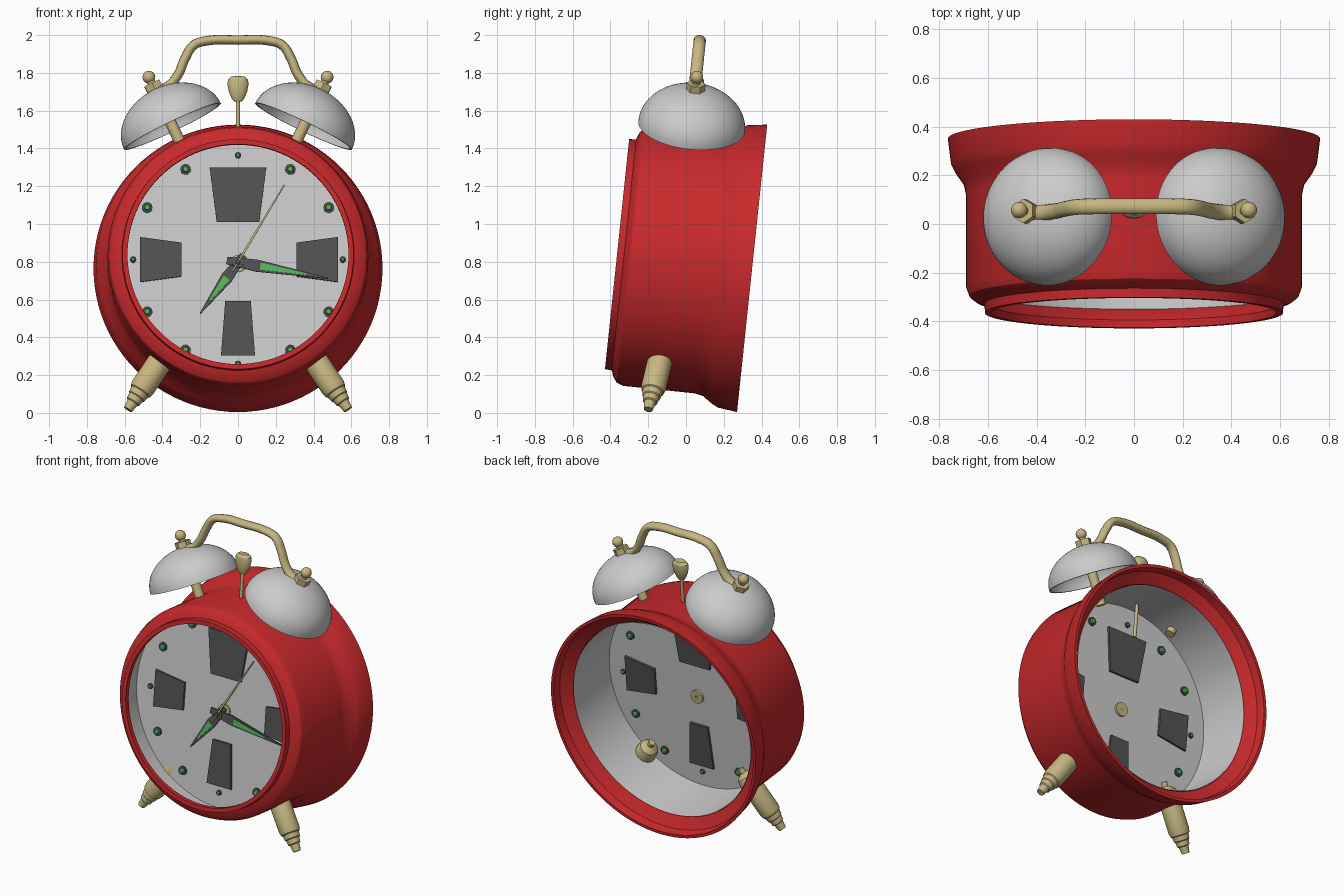
import bpy, bmesh
from math import sin, cos, pi, radians
from mathutils import Matrix, Vector

if "Cube" in bpy.data.objects:
    bpy.data.objects.remove(bpy.data.objects["Cube"])

# Whole clock leans back 6 degrees about the point where its axis crosses y = 0
TILT = Matrix.Translation((0, 0, 0.802)) @ Matrix.Rotation(radians(-6), 4, 'X')


def material(name, rgb):
    m = bpy.data.materials.new(name)
    m.diffuse_color = (*rgb, 1)
    m.use_nodes = True
    m.node_tree.nodes["Principled BSDF"].inputs["Base Color"].default_value = m.diffuse_color
    return m


RED = material("red_enamel", (0.58, 0.022, 0.025))
BRASS = material("brass", (0.57, 0.47, 0.22))
DARK = material("dark_grey", (0.085, 0.085, 0.085))
GREEN = material("green_glow", (0.08, 0.5, 0.1))


def make(name, verts, faces, matrix, mat):
    me = bpy.data.meshes.new(name)
    me.from_pydata(verts, [], faces)
    bm = bmesh.new()
    bm.from_mesh(me)
    bmesh.ops.remove_doubles(bm, verts=bm.verts, dist=1e-5)
    bmesh.ops.dissolve_degenerate(bm, edges=bm.edges, dist=1e-6)
    bmesh.ops.recalc_face_normals(bm, faces=bm.faces)
    bm.to_mesh(me)
    bm.free()
    me.shade_smooth()
    me.set_sharp_from_angle(angle=radians(32))
    if mat:
        me.materials.append(mat)
    ob = bpy.data.objects.new(name, me)
    bpy.context.collection.objects.link(ob)
    ob.matrix_world = matrix
    return ob


def frame(origin, axis):
    return Matrix.Translation(origin) @ Vector(axis).to_track_quat('Z', 'Y').to_matrix().to_4x4()


def lathe(name, profile, matrix, mat=None, segs=32, closed=False):
    """Revolve (radius, height) points about the frame's z axis."""
    n = len(profile)
    verts = [(r * cos(2 * pi * i / segs), r * sin(2 * pi * i / segs), h)
             for i in range(segs) for r, h in profile]
    faces = []
    for i in range(segs):
        a, b = i * n, (i + 1) % segs * n
        for j in range(n if closed else n - 1):
            k = (j + 1) % n
            faces.append((a + j, b + j, b + k, a + k))
    return make(name, verts, faces, matrix, mat)


def rod(name, r, h0, h1, matrix, mat=BRASS, segs=20):
    return lathe(name, [(0, h0), (r, h0), (r, h1), (0, h1)], matrix, mat, segs)


def plate(name, pts, y0, y1, matrix, mat):
    """Extrude an outline in the xz plane from y0 to y1."""
    n = len(pts)
    verts = [(x, y, z) for y in (y0, y1) for x, z in pts]
    faces = [tuple(range(n)), tuple(range(2 * n - 1, n - 1, -1))]
    faces += [(i, (i + 1) % n, n + (i + 1) % n, n + i) for i in range(n)]
    return make(name, verts, faces, matrix, mat)


AXIS = TILT @ frame((0, 0, 0), (0, 1, 0))

# Body shell: front bezel, drum, flared back rim
lathe("body_shell", [
    (.585, -.367), (.612, -.367), (.615, -.33), (.65, -.318), (.677, -.297), (.69, -.26),
    (.69, .12), (.70, .165), (.735, .215), (.752, .25), (.765, .352), (.745, .352),
    (.735, .30), (.69, .27), (.665, .255), (.665, -.28), (.612, -.31), (.585, -.335)],
    AXIS, RED, 96, True)

# Pale inner wall and dial
lathe("inner_wall", [(.661, -.285), (.661, .257)], AXIS, None, 96)
rod("dial", .661, -.14, -.125, AXIS, None, 96)

# Hour dots (small ones at the quarters) showing on both sides of the dial
for i in range(12):
    a = i * pi / 6
    r = .017 if i % 3 == 0 else .028
    at = TILT @ frame((.555 * sin(a), -.1325, .555 * cos(a) - .006), (0, 1, 0))
    rod("hour_dot_ring", r, -.02, .02, at, DARK, 12)
    lathe("hour_dot", [(0, -.032), (r * .45, -.03), (r * .65, -.018), (r * .65, .018),
                       (r * .45, .03), (0, .032)], at, GREEN, 12)

# Plain tapered quarter markers: half width, inner and outer radius
for i, (w, r0, r1) in enumerate([(.15, .2, .49), (.12, .31, .53), (.09, .22, .51), (.12, .3, .52)]):
    at = TILT @ Matrix.Translation((0, 0, -.006)) @ Matrix.Rotation(i * pi / 2, 4, 'Y')
    plate("quarter_marker", [(-w * .75, r0), (w * .75, r0), (w, r1), (-w, r1)], -.155, -.11, at, DARK)

# Hands on a brass spindle
HUB = Vector((0, 0, -.027))
SPIN = TILT @ frame(HUB, (0, 1, 0))
rod("spindle_disc", .045, -.15, -.11, SPIN)
rod("spindle", .012, -.235, -.11, SPIN, DARK)
rod("hub", .03, -.215, -.185, SPIN, DARK)


def hand(name, tip, y, w, tail, mat, inlay=None):
    d = Vector((tip[0], 0, tip[1]))
    length = d.length
    turn = Vector((0, 0, 1)).rotation_difference(d).to_matrix().to_4x4()
    at = TILT @ Matrix.Translation(HUB) @ turn
    plate(name, [(-w * .6, -tail), (w * .6, -tail), (w, .1), (.003, length), (-.003, length), (-w, .1)],
          y, y + .012, at, mat)
    if inlay:
        u0, u1 = inlay
        plate(name + "_inlay", [(-w * .6, u0), (w * .6, u0), (.004, u1), (-.004, u1)],
              y - .003, y + .015, at, GREEN)


hand("hour_hand", (-.2, -.27), -.195, .032, .05, DARK, (.1, .25))
hand("minute_hand", (.476, -.084), -.212, .032, .06, DARK, (.12, .37))
hand("second_hand", (.245, .41), -.228, .006, .06, BRASS)

# Bells, posts, nuts, knobs and feet on both sides
R, H, T = .284, .218, .012
arc = [i * pi / 2 / 14 for i in range(15)]
bell = [(R * sin(a), H * cos(a)) for a in arc]
bell += [((R - T) * sin(a), (H - T) * cos(a)) for a in reversed(arc)]
foot = [(0, 0), (.024, 0), (.031, .045), (.039, .05), (.043, .08), (.049, .085), (.053, .115),
        (.06, .12), (.066, .145), (.066, .37), (.056, .405), (.03, .425), (.02, .43), (.02, .46), (0, .46)]
for s, side in ((-1, "left"), (1, "right")):
    at = TILT @ frame((s * .347, -.045, .714), (s * .43, 0, .903))
    lathe(side + "_bell", bell, at, None, 64)
    rod(side + "_bell_post", .03, -.17, H - .005, at)
    rod(side + "_nut", .05, H - .012, H + .035, at, BRASS, 6)
    rod(side + "_bolt", .022, H, .28, at)
    ball = [(.034 * sin(i * pi / 10), .29 - .034 * cos(i * pi / 10)) for i in range(11)]
    lathe(side + "_knob", ball, at, BRASS, 24)
    lathe(side + "_foot", foot, frame((s * .583, -.2, .018), (-s * .548, .195, .814)), BRASS)

# Hammer: thin stem through the case with a flattened pear head
at = TILT @ Matrix.Translation((0, -.04, 0))
rod("hammer_stem", .011, .44, .86, at, BRASS, 12)
lathe("hammer_head", [(0, .983), (.036, .979), (.053, .962), (.056, .94), (.049, .90), (.034, .865),
                      (.022, .848), (0, .846)], at @ Matrix.Diagonal((1, .65, 1, 1)), BRASS, 24)

# Carrying handle swept along a mirrored path
half = [(.44, .906), (.375, .925), (.32, .985), (.28, 1.075), (.235, 1.145), (.17, 1.168)]
path = [(-x, z) for x, z in half] + [(0, 1.173)] + half[::-1]
cu = bpy.data.curves.new("handle", 'CURVE')
cu.dimensions = '3D'
cu.bevel_depth, cu.bevel_resolution, cu.resolution_u, cu.use_fill_caps = .025, 4, 8, True
sp = cu.splines.new('BEZIER')
sp.bezier_points.add(len(path) - 1)
for p, (x, z) in zip(sp.bezier_points, path):
    p.co = (x, 0, z)
    p.handle_left_type = p.handle_right_type = 'AUTO'
cu.materials.append(BRASS)
handle = bpy.data.objects.new("handle", cu)
bpy.context.collection.objects.link(handle)
handle.matrix_world = TILT @ Matrix.Translation((0, -.05, 0)) @ Matrix.Diagonal((1, 1.3, 1, 1))
bpy.context.view_layer.objects.active = handle
handle.select_set(True)
bpy.ops.object.convert(target='MESH')
